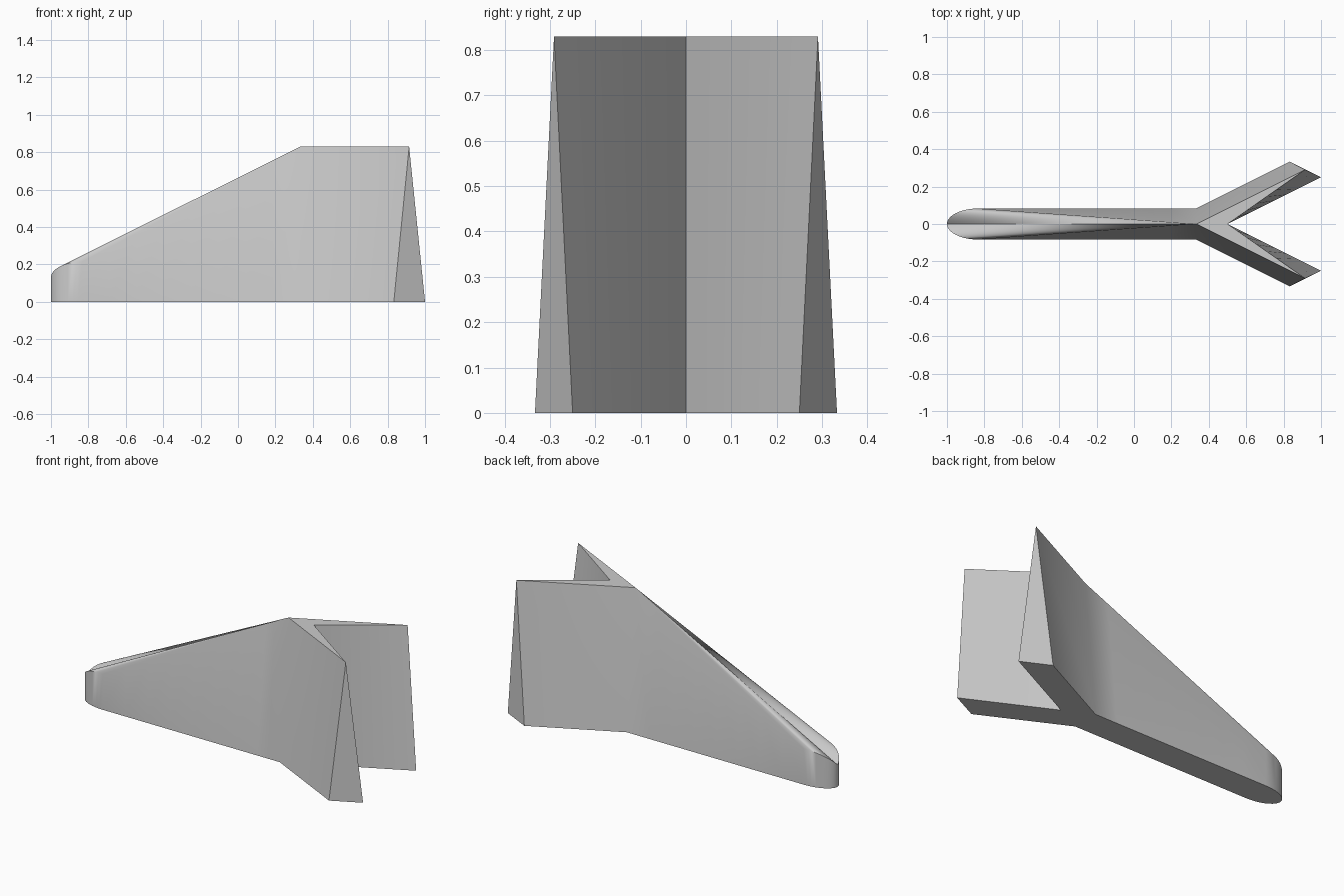
import bpy
import bmesh
from math import sin, cos, pi
from mathutils import Vector

cube = bpy.data.objects.get("Cube")
if cube:
    bpy.data.objects.remove(cube, do_unlink=True)

HEIGHT = 0.83
HALF = 0.083
NOSE_STEPS = 10
SIDE_STEPS = 8

# One flat grey for the whole body
grey = bpy.data.materials.new("plain_grey")
grey.use_nodes = True
colour = (0.6, 0.6, 0.6, 1)
grey.diffuse_color = colour
grey.node_tree.nodes["Principled BSDF"].inputs["Base Color"].default_value = colour


def line(a, b, steps):
    """Points after a, up to and including b."""
    a, b = Vector(a), Vector(b)
    return [a.lerp(b, i / steps) for i in range(1, steps + 1)]


# Key points of the left half
peak = (0.333, 0, HEIGHT)
arm_tip = (0.915, 0.291, HEIGHT)
notch_top = (0.5, 0, HEIGHT)

# Rounded nose, as matching floor and rim curves
floor, rim = [], []
for i in range(NOSE_STEPS + 1):
    t = i / NOSE_STEPS * pi / 2
    x, y = -0.833 - 0.167 * cos(t), HALF * sin(t)
    floor.append(Vector((x, y, 0)))
    rim.append(Vector((x, y, 0.13 + 0.085 * sin(t))))

# Side, arm, arm end and inner notch wall, as pairs of floor and top points
floor += line(floor[-1], (0.333, HALF, 0), SIDE_STEPS)
rim += line(rim[-1], peak, SIDE_STEPS)
shoulder = len(rim) - 1
floor += [Vector((0.833, 0.333, 0)), Vector((1, 0.25, 0))]
rim += [Vector(arm_tip), Vector(arm_tip)]
floor += line(floor[-1], (0.5, 0, 0), SIDE_STEPS)
rim += line(arm_tip, notch_top, SIDE_STEPS)

bm = bmesh.new()
cache = {}


def vert(p):
    key = tuple(round(c, 5) for c in p)
    if key not in cache:
        cache[key] = bm.verts.new(p)
    return cache[key]


def face(points):
    bm.faces.new(list(dict.fromkeys(vert(p) for p in points)))


# Walls
for i in range(len(floor) - 1):
    face([floor[i], floor[i + 1], rim[i + 1], rim[i]])

# Sloping crest fanning from the nose rim to the peak
for i in range(NOSE_STEPS - 1):
    face([rim[i], rim[i + 1], peak])
face(rim[NOSE_STEPS - 1:shoulder + 1])

# Flat roof of the arm, and the underside
face(rim[shoulder:])
face(floor)

# Mirror to the other half
bmesh.ops.mirror(bm, geom=bm.verts[:] + bm.edges[:] + bm.faces[:],
                 axis='Y', merge_dist=0.0005)
bmesh.ops.remove_doubles(bm, verts=bm.verts[:], dist=0.0005)
bmesh.ops.recalc_face_normals(bm, faces=bm.faces[:])

mesh = bpy.data.meshes.new("forked_fin")
bm.to_mesh(mesh)
bm.free()
mesh.materials.append(grey)
fin = bpy.data.objects.new("forked_fin", mesh)
bpy.context.collection.objects.link(fin)
bpy.ops.object.select_all(action='DESELECT')
bpy.context.view_layer.objects.active = fin
fin.select_set(True)
bpy.ops.object.shade_smooth_by_angle(angle=pi / 6)
